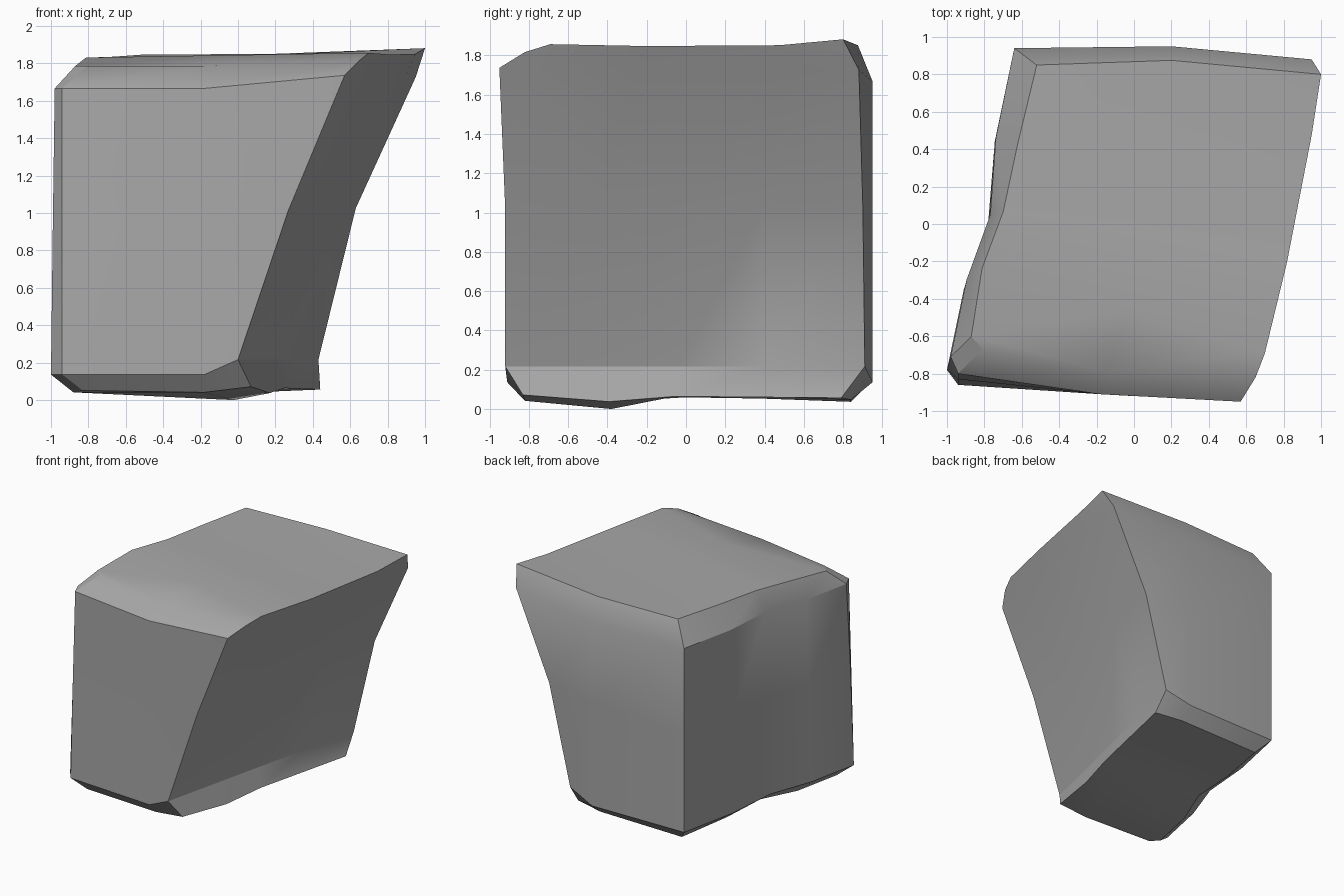
import bpy
import bmesh
import math
from mathutils import Vector

default_cube = bpy.data.objects.get("Cube")
if default_cube:
    bpy.data.objects.remove(default_cube, do_unlink=True)

# Flat stone colour
stone = bpy.data.materials.new("grey_stone")
stone.use_nodes = True
stone_colour = (0.39, 0.39, 0.39, 1.0)
stone.diffuse_color = stone_colour
stone.node_tree.nodes["Principled BSDF"].inputs["Base Color"].default_value = stone_colour

# Cross-section corners, each ordered:
# front_left, front_middle, front_right, back_right, back_middle, back_left, left_front
bottom_fold = [(-.83, -.80, .055), (-.18, -.82, .045), (.07, -.83, .075), (.44, .79, .06),
               (.20, .84, .05), (-.55, .84, .04), (-.88, -.72, .045)]
lower_edge = [(-.94, -.86, .14), (-.18, -.91, .14), (0, -.92, .22), (.43, .91, .22),
              (.2, .95, .14), (-.64, .94, .14), (-1, -.78, .14)]
waist = [(-.94, -.83, .95), (-.18, -.91, .95), (.27, -.92, 1.02), (.63, .9, 1.03),
         (.2, .95, 1), (-.64, .94, .95), (-.99, -.75, .95)]
upper_edge = [(-.94, -.80, 1.67), (-.18, -.91, 1.67), (.57, -.95, 1.74), (.95, .88, 1.73),
              (.2, .95, 1.67), (-.64, .94, 1.67), (-.98, -.71, 1.67)]
top_fold = [(-.81, -.67, 1.79), (-.15, -.79, 1.79), (.65, -.82, 1.82), (1, .8, 1.885),
            (.2, .875, 1.855), (-.52, .85, 1.85), (-.87, -.6, 1.79)]

left_steps = (.25, .46, .71)
low_right_steps = (.27, .48, .72)
high_right_steps = (.08, .38, .8)

level = (0, 0, 0)
dent = (0, .055, 0)
bulge = (.022, .035, .02)


def side_points(start, end, steps, x_offsets, z_offsets):
    """Divide one long side and give it a slight wave."""
    start, end = Vector(start), Vector(end)
    return [start.lerp(end, step) + Vector((dx, 0, dz))
            for step, dx, dz in zip(steps, x_offsets, z_offsets)]


def make_ring(corners, right_steps, left_wave=dent, right_wave=level,
              left_lift=level, right_lift=level):
    """Full loop around the block, counter-clockwise from the front left."""
    front_left, front_mid, front_right, back_right, back_mid, back_left, left_front = corners
    right = side_points(front_right, back_right, right_steps, right_wave, right_lift)
    left = side_points(left_front, back_left, left_steps, left_wave, left_lift)
    loop = [front_left, front_mid, front_right, *right, back_right, back_mid,
            back_left, *reversed(left), left_front]
    return [Vector(point) for point in loop]


rings = [
    make_ring(bottom_fold, low_right_steps,
              left_lift=(0, .02, .015), right_lift=(-.03, 0, 0)),
    make_ring(lower_edge, low_right_steps),
    make_ring(waist, low_right_steps),
    make_ring(upper_edge, high_right_steps, right_wave=bulge),
    make_ring(top_fold, high_right_steps, left_wave=(-.03, .01, 0), right_wave=bulge,
              left_lift=(.03, .02, .01), right_lift=(.035, .006, -.017)),
]

# Sides and chamfers
bm = bmesh.new()
loops = [[bm.verts.new(point) for point in ring] for ring in rings]
count = len(loops[0])
for low, high in zip(loops, loops[1:]):
    for i in range(count):
        j = (i + 1) % count
        bm.faces.new((low[i], low[j], high[j], high[i]))


def add_cap(loop, weight, lifts):
    """Close a ring with two gently uneven strips of faces."""
    corner, front_mid = loop[:2]
    right = loop[2:7]
    back_mid = loop[7]
    left = loop[:7:-1]
    inner = [bm.verts.new(a.co.lerp(b.co, weight) + Vector((0, 0, lift)))
             for a, b, lift in zip(left[1:-1], right[1:-1], lifts)]
    middle = [front_mid, *inner, back_mid]
    bm.faces.new((left[0], corner, front_mid))
    for a, b in ((left, middle), (middle, right)):
        for i in range(len(a) - 1):
            bm.faces.new((a[i], b[i], b[i + 1], a[i + 1]))


add_cap(loops[0], .8, (-.038, .004, .006))
add_cap(loops[-1], .5, (0, .005, 0))
bmesh.ops.recalc_face_normals(bm, faces=bm.faces)

# Rest the block on the ground
lowest = min(vert.co.z for vert in bm.verts)
bmesh.ops.translate(bm, verts=bm.verts, vec=(0, 0, -lowest))

# Crisp chamfers, with a soft fold along the front of the top
front_fold = set(loops[-1][:3])
for face in bm.faces:
    face.smooth = True
for edge in bm.edges:
    soft = front_fold.issuperset(edge.verts)
    edge.smooth = soft or edge.calc_face_angle() < math.radians(28)

mesh = bpy.data.meshes.new("stone_block")
bm.to_mesh(mesh)
bm.free()
mesh.materials.append(stone)
block = bpy.data.objects.new("stone_block", mesh)
bpy.context.collection.objects.link(block)
